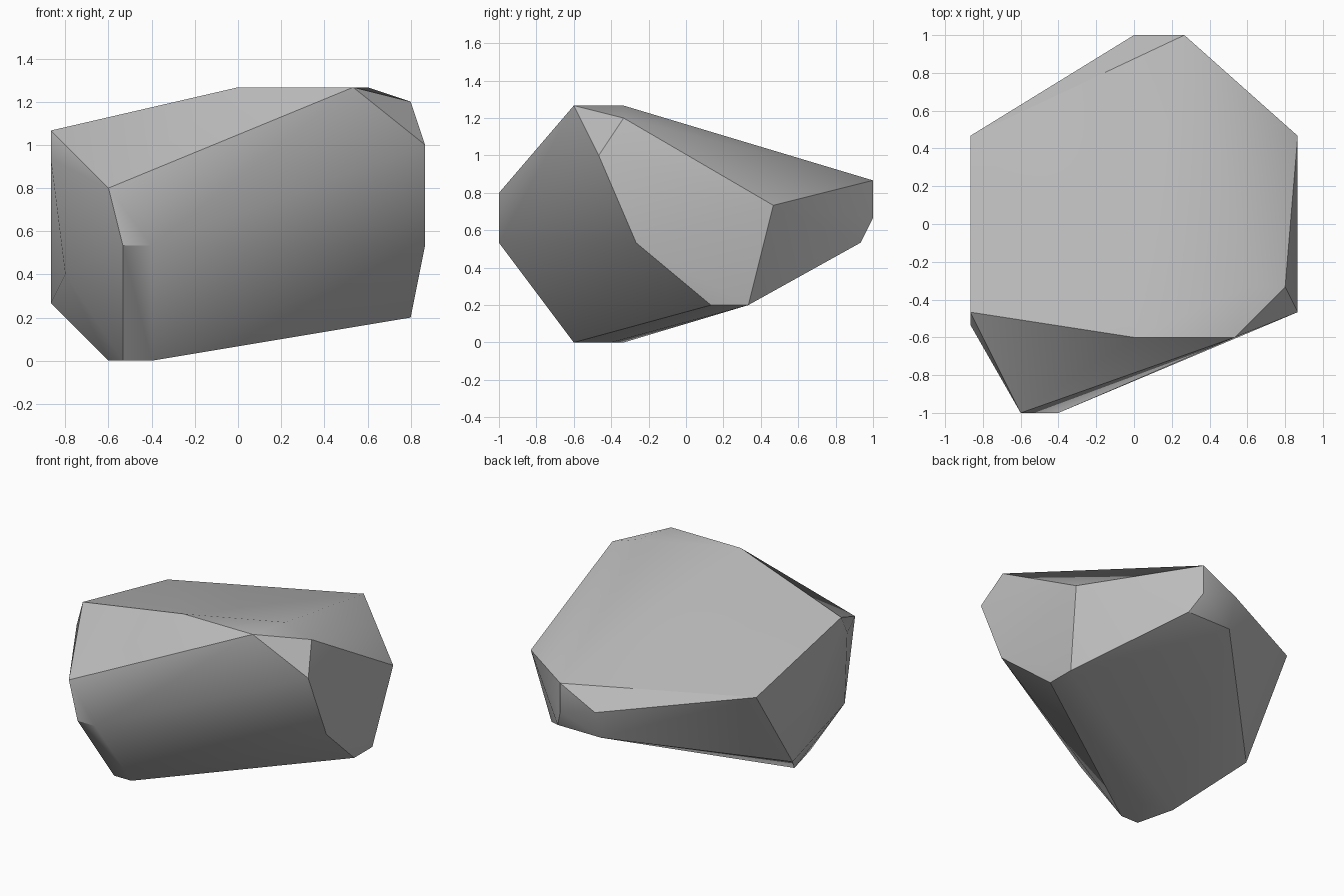
import bpy
import bmesh
from math import radians
from mathutils import Vector

# Remove only the default cube
default_cube = bpy.data.objects.get("Cube")
if default_cube:
    bpy.data.objects.remove(default_cube, do_unlink=True)

# Corners sit on a coarse sculpting grid
STEP = 1 / 15


def make_material(name, colour):
    material = bpy.data.materials.new(name)
    material.use_nodes = True
    material.diffuse_color = colour
    for node in material.node_tree.nodes:
        if node.type == "BSDF_PRINCIPLED":
            node.inputs["Base Color"].default_value = colour
            node.inputs["Roughness"].default_value = 0.9
    return material


def make_boulder(name, regions, material):
    """Wrap a convex skin round the corner points of every region."""
    bm = bmesh.new()
    for corners in regions.values():
        for corner in corners:
            bm.verts.new(Vector(corner) * STEP)
    hull = bmesh.ops.convex_hull(bm, input=bm.verts[:])
    spare = {g for g in hull["geom_interior"] + hull["geom_unused"]
             if isinstance(g, bmesh.types.BMVert)}
    bmesh.ops.delete(bm, geom=list(spare), context="VERTS")
    bmesh.ops.recalc_face_normals(bm, faces=bm.faces[:])
    mesh = bpy.data.meshes.new(name)
    bm.to_mesh(mesh)
    bm.free()
    mesh.materials.append(material)
    boulder = bpy.data.objects.new(name, mesh)
    bpy.context.collection.objects.link(boulder)
    return boulder


# Chipped corners of the stone, grouped by region
regions = {
    "crown": [(0, -9, 19), (8, -9, 19), (9, -5, 19), (12, -5, 18)],
    "front_nose": [(-9, -15, 12), (-8, -15, 8), (-6, -15, 8)],
    "left_flank": [(13, -7, 15), (13, -4, 8), (13, 7, 11),
                   (12, 2, 3), (12, 5, 3)],
    "back_tip": [(4, 15, 13), (4, 15, 10), (0, 15, 11),
                 (0, 14, 8), (5, 14, 8)],
    "right_flank": [(-13, -7, 16), (-13, -8, 14), (-13, 7, 13),
                    (-13, 1, 4), (-12, -9, 6)],
    "underside": [(-8, -9, 0), (-6, -9, 0), (-6, -6, 0), (-9, -5, 0)],
}

stone_grey = make_material("stone grey", (0.5, 0.5, 0.5, 1))
boulder = make_boulder("boulder", regions, stone_grey)

# Soft shading across shallow facets, crisp chipped edges
bpy.ops.object.select_all(action="DESELECT")
boulder.select_set(True)
bpy.context.view_layer.objects.active = boulder
bpy.ops.object.shade_smooth_by_angle(angle=radians(30))
